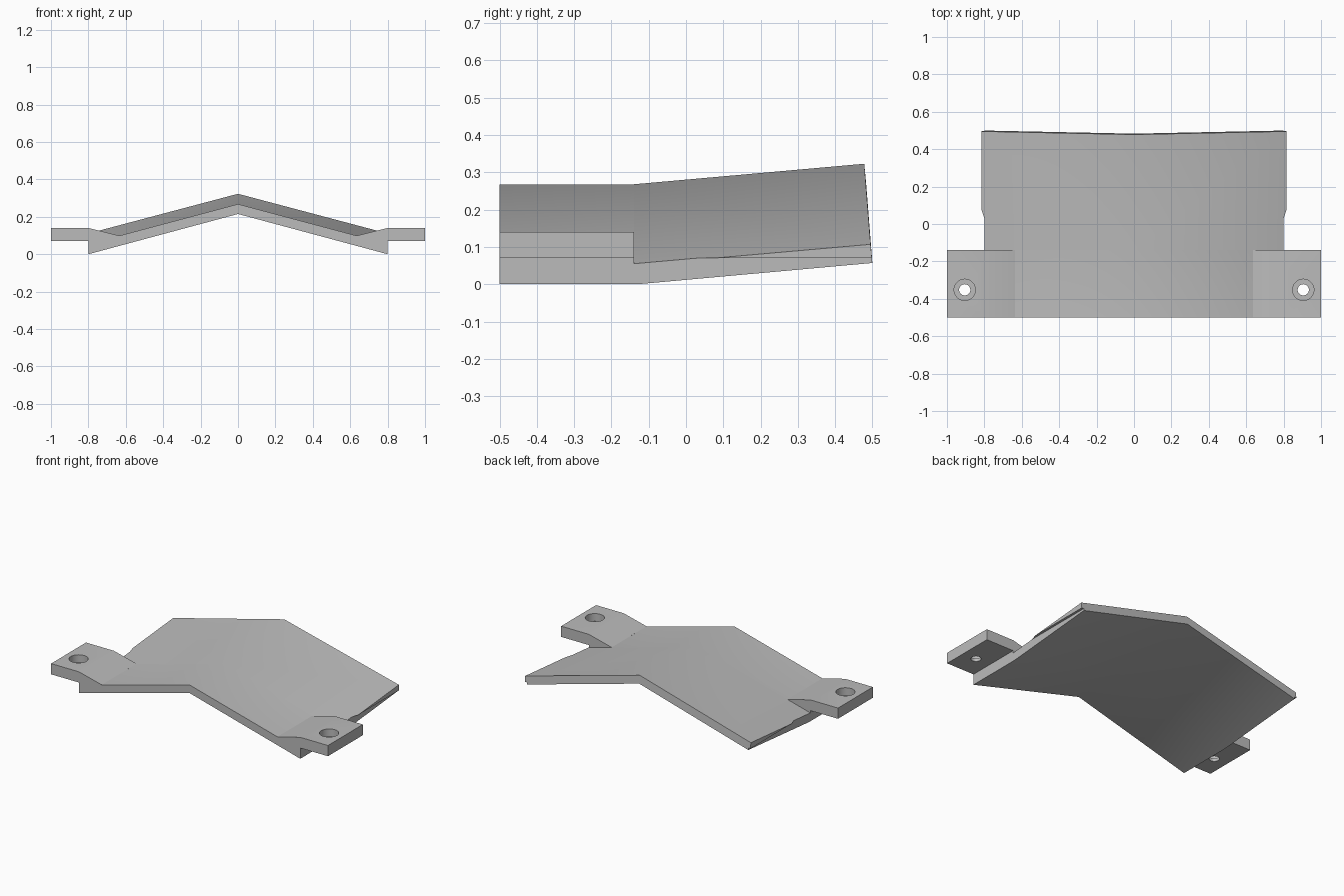
import bpy, bmesh
from mathutils import Matrix

if "Cube" in bpy.data.objects:
    bpy.data.objects.remove(bpy.data.objects["Cube"])

grey = bpy.data.materials.new("plain grey")
grey.diffuse_color = (0.5, 0.5, 0.5, 1)
grey.use_nodes = True
grey.node_tree.nodes["Principled BSDF"].inputs["Base Color"].default_value = grey.diffuse_color


def make_object(name, bm):
    bmesh.ops.recalc_face_normals(bm, faces=bm.faces)
    mesh = bpy.data.meshes.new(name)
    bm.to_mesh(mesh)
    bm.free()
    mesh.materials.append(grey)
    obj = bpy.data.objects.new(name, mesh)
    bpy.context.collection.objects.link(obj)
    return obj


def loft(name, rings):
    """Closed solid through matching rings of points."""
    bm = bmesh.new()
    rows = [[bm.verts.new(p) for p in ring] for ring in rings]
    n = len(rows[0])
    for a, b in zip(rows, rows[1:]):
        for i in range(n):
            j = (i + 1) % n
            bm.faces.new((a[i], a[j], b[j], b[i]))
    bm.faces.new(rows[0])
    bm.faces.new(rows[-1])
    return make_object(name, bm)


def prism(name, profile, y0, y1):
    return loft(name, [[(x, y, z) for x, z in profile] for y in (y0, y1)])


def cylinder(name, x, y, z0, z1, radius):
    bm = bmesh.new()
    bmesh.ops.create_cone(bm, cap_ends=True, segments=32, radius1=radius, radius2=radius,
                          depth=z1 - z0, matrix=Matrix.Translation((x, y, (z0 + z1) / 2)))
    return make_object(name, bm)


def combine(target, other, operation):
    mod = target.modifiers.new(operation, 'BOOLEAN')
    mod.operation = operation
    mod.solver = 'EXACT'
    mod.object = other
    bpy.context.view_layer.objects.active = target
    bpy.ops.object.modifier_apply(modifier=mod.name)
    bpy.data.objects.remove(other)


def section(ridge_top, edge_top, ridge_low, edge_low, w=0.815):
    """Peaked cross-section; each argument is (y, z)."""
    return [(0, *ridge_top), (w, *edge_top), (w, *edge_low),
            (0, *ridge_low), (-w, *edge_low), (-w, *edge_top)]


# Peaked plate: level at the front, rising toward the back
plate = loft("peaked_plate", [
    section((-0.5, 0.268), (-0.5, 0.051), (-0.5, 0.215), (-0.5, -0.004)),
    section((-0.14, 0.268), (-0.14, 0.051), (-0.13, 0.215), (-0.13, -0.004)),
    section((0.478, 0.323), (0.495, 0.107), (0.483, 0.270), (0.5, 0.053)),
])

# Trim the lower side edges, leaving a small overhang at the back
for s in (-1, 1):
    trim = [(s * x, z) for x, z in ((0.8, -0.3), (1.2, -0.3), (1.2, 0.07), (0.8, 0.07))]
    combine(plate, prism("side_trim", trim, -0.8, 0.8), 'DIFFERENCE')

# Mounting tabs with counterbored screw holes
for s in (-1, 1):
    tab = [(s * x, z) for x, z in ((0.635, 0.099), (0.8, 0.14), (1, 0.14), (1, 0.07),
                                   (0.8, 0.07), (0.8, 0.03), (0.635, 0.07))]
    combine(plate, prism("mounting_tab", tab, -0.5, -0.14), 'UNION')
    combine(plate, cylinder("screw_hole", s * 0.905, -0.352, 0, 0.3, 0.03), 'DIFFERENCE')
    combine(plate, cylinder("counterbore", s * 0.905, -0.352, 0.09, 0.3, 0.057), 'DIFFERENCE')

# Soft shading over the ridge, sharp outer edges
plate.select_set(True)
bpy.context.view_layer.objects.active = plate
bpy.ops.object.shade_smooth_by_angle(angle=0.54)
